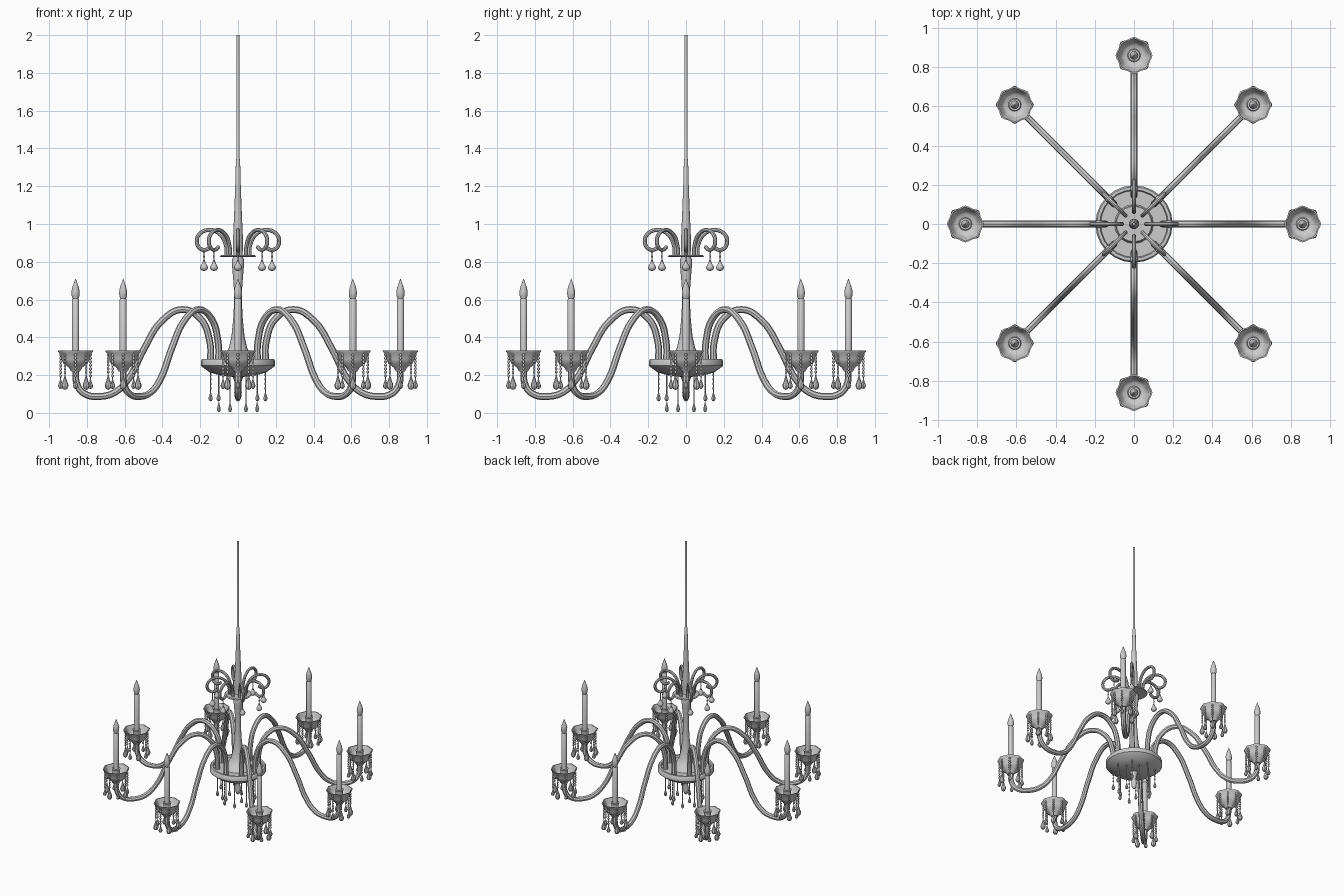
import bpy, bmesh
from math import sin, cos, pi, radians

if "Cube" in bpy.data.objects:
    bpy.data.objects.remove(bpy.data.objects["Cube"])


def finish(me, angle=40):
    me.shade_smooth()
    me.set_sharp_from_angle(angle=radians(angle))
    return me


def lathe(name, profile, n=16, flutes=0, depth=0.0):
    """Revolve (r, z) points about z; optional scalloping of the outer radii."""
    bm = bmesh.new()
    rings = []
    for r, z in profile:
        if r < 1e-5:
            rings.append([bm.verts.new((0, 0, z))])
            continue
        ring = []
        for i in range(n):
            a = 2 * pi * i / n
            w = 1 + depth * (r / 0.09) ** 2 * cos(flutes * a) if flutes else 1
            ring.append(bm.verts.new((r * w * cos(a), r * w * sin(a), z)))
        rings.append(ring)
    for a, b in zip(rings, rings[1:]):
        for i in range(n):
            j = (i + 1) % n
            if len(a) == 1 and len(b) == 1:
                continue
            if len(a) == 1:
                bm.faces.new((a[0], b[j], b[i]))
            elif len(b) == 1:
                bm.faces.new((a[i], a[j], b[0]))
            else:
                bm.faces.new((a[i], a[j], b[j], b[i]))
    bmesh.ops.recalc_face_normals(bm, faces=bm.faces)
    me = bpy.data.meshes.new(name)
    bm.to_mesh(me)
    bm.free()
    return finish(me)


def tube(name, pts, radius):
    """Smooth round tube through (r, z) points in the xz plane."""
    cu = bpy.data.curves.new(name, 'CURVE')
    cu.dimensions = '3D'
    cu.bevel_depth, cu.bevel_resolution, cu.resolution_u = radius, 2, 6
    cu.use_fill_caps = True
    sp = cu.splines.new('BEZIER')
    sp.bezier_points.add(len(pts) - 1)
    for p, (x, z) in zip(sp.bezier_points, pts):
        p.co = (x, 0, z)
        p.handle_left_type = p.handle_right_type = 'AUTO'
    ob = bpy.data.objects.new(name, cu)
    bpy.context.collection.objects.link(ob)
    dg = bpy.context.evaluated_depsgraph_get()
    me = bpy.data.meshes.new_from_object(ob.evaluated_get(dg))
    bpy.data.objects.remove(ob)
    return finish(me)


def place(name, me, loc=(0, 0, 0), rot=0):
    ob = bpy.data.objects.new(name, me)
    ob.location = loc
    ob.rotation_euler.z = rot
    bpy.context.collection.objects.link(ob)


def radial(name, me, r=0, z=0, n=8, start=0, centre=(0, 0)):
    for i in range(n):
        a = start + 2 * pi * i / n
        place(name, me, (centre[0] + r * cos(a), centre[1] + r * sin(a), z), a)


def pendant(name, chain, beads, br, drop, dr):
    """Bead string hanging from z = 0 that ends in a teardrop."""
    prof, step = [(0, 0)], chain / beads
    for i in range(beads):
        z = -i * step
        prof += [(0.002, z), (br, z - step * 0.3), (br, z - step * 0.7), (0.002, z - step)]
    prof += [(dr * f, -chain - drop * t) for f, t in
             ((0.25, 0.2), (0.6, 0.45), (0.95, 0.65), (1, 0.78), (0.65, 0.94), (0, 1))]
    return lathe(name, prof, 8)


# Central column, tapering into the ceiling rod
place("column", lathe("column", [
    (0, 0.27), (0.1, 0.27), (0.092, 0.285), (0.07, 0.305), (0.048, 0.345), (0.034, 0.41),
    (0.025, 0.5), (0.02, 0.6), (0.023, 0.68), (0.03, 0.76), (0.033, 0.81), (0.022, 0.83),
    (0.027, 0.87), (0.025, 0.95), (0.021, 1.04), (0.015, 1.19), (0.011, 1.34),
    (0.008, 1.345), (0.008, 2.0), (0, 2.0)], 16))

# Base dish and lower finial
place("base_dish", lathe("base_dish", [
    (0, 0.27), (0.17, 0.27), (0.175, 0.285), (0.19, 0.285), (0.197, 0.275), (0.197, 0.25),
    (0.185, 0.24), (0.15, 0.215), (0.1, 0.2), (0.05, 0.192), (0, 0.19)], 24))
place("bottom_finial", lathe("bottom_finial", [
    (0, 0.2), (0.03, 0.195), (0.02, 0.17), (0.014, 0.14), (0.02, 0.11), (0.018, 0.085),
    (0.01, 0.067), (0, 0.06)], 12))

# Crystals under the dish
outer = pendant("dish_crystal_outer", 0.095, 4, 0.004, 0.058, 0.011)
inner = pendant("dish_crystal_inner", 0.14, 5, 0.004, 0.06, 0.011)
radial("dish_crystal_outer", outer, 0.145, 0.214)
radial("dish_crystal_inner", inner, 0.11, 0.204, start=pi / 8)

# Crown plate, scrolls and drops
place("crown_plate", lathe("crown_plate", [
    (0, 0.825), (0.09, 0.825), (0.095, 0.83), (0.09, 0.836), (0, 0.836)], 24))
radial("crown_scroll", tube("crown_scroll", [
    (0.06, 0.83), (0.065, 0.89), (0.1, 0.95), (0.157, 0.968), (0.205, 0.945), (0.218, 0.905),
    (0.2, 0.87), (0.17, 0.864), (0.145, 0.88)], 0.0105))
radial("crown_drop", pendant("crown_drop", 0.045, 2, 0.004, 0.066, 0.021), 0.18, 0.862)

# Main arms
radial("arm", tube("arm", [
    (0.145, 0.265), (0.15, 0.38), (0.2, 0.5), (0.295, 0.547), (0.4, 0.49), (0.497, 0.34),
    (0.58, 0.18), (0.65, 0.11), (0.73, 0.087), (0.81, 0.1), (0.85, 0.145), (0.86, 0.24)], 0.018))

# Candle assemblies
cup = lathe("candle_cup", [
    (0, 0.215), (0.024, 0.22), (0.035, 0.24), (0.062, 0.26), (0.073, 0.285), (0.077, 0.31),
    (0.088, 0.322), (0.09, 0.33), (0.083, 0.33), (0.072, 0.312), (0.065, 0.29), (0.05, 0.277),
    (0, 0.275)], 32, 8, 0.045)
socket = lathe("candle_socket", [
    (0, 0.27), (0.034, 0.275), (0.026, 0.29), (0.026, 0.318), (0.03, 0.33), (0, 0.33)], 16)
candle = lathe("candle", [(0, 0.28), (0.019, 0.28), (0.019, 0.6), (0.015, 0.605), (0, 0.605)], 12)
flame = lathe("flame_bulb", [
    (0, 0.6), (0.014, 0.6), (0.021, 0.62), (0.022, 0.64), (0.017, 0.665), (0.008, 0.69),
    (0.003, 0.705), (0, 0.712)], 12)
string_a = pendant("cup_crystal_long", 0.13, 7, 0.007, 0.06, 0.013)
string_b = pendant("cup_crystal_short", 0.11, 6, 0.006, 0.085, 0.018)
for k in range(8):
    a = k * pi / 4
    c = (0.86 * cos(a), 0.86 * sin(a))
    for nm, me in (("candle_cup", cup), ("candle_socket", socket),
                   ("candle", candle), ("flame_bulb", flame)):
        place(nm, me, (c[0], c[1], 0), a)
    radial("cup_crystal_long", string_a, 0.079, 0.317, 4, a, c)
    radial("cup_crystal_short", string_b, 0.079, 0.317, 4, a + pi / 4, c)
